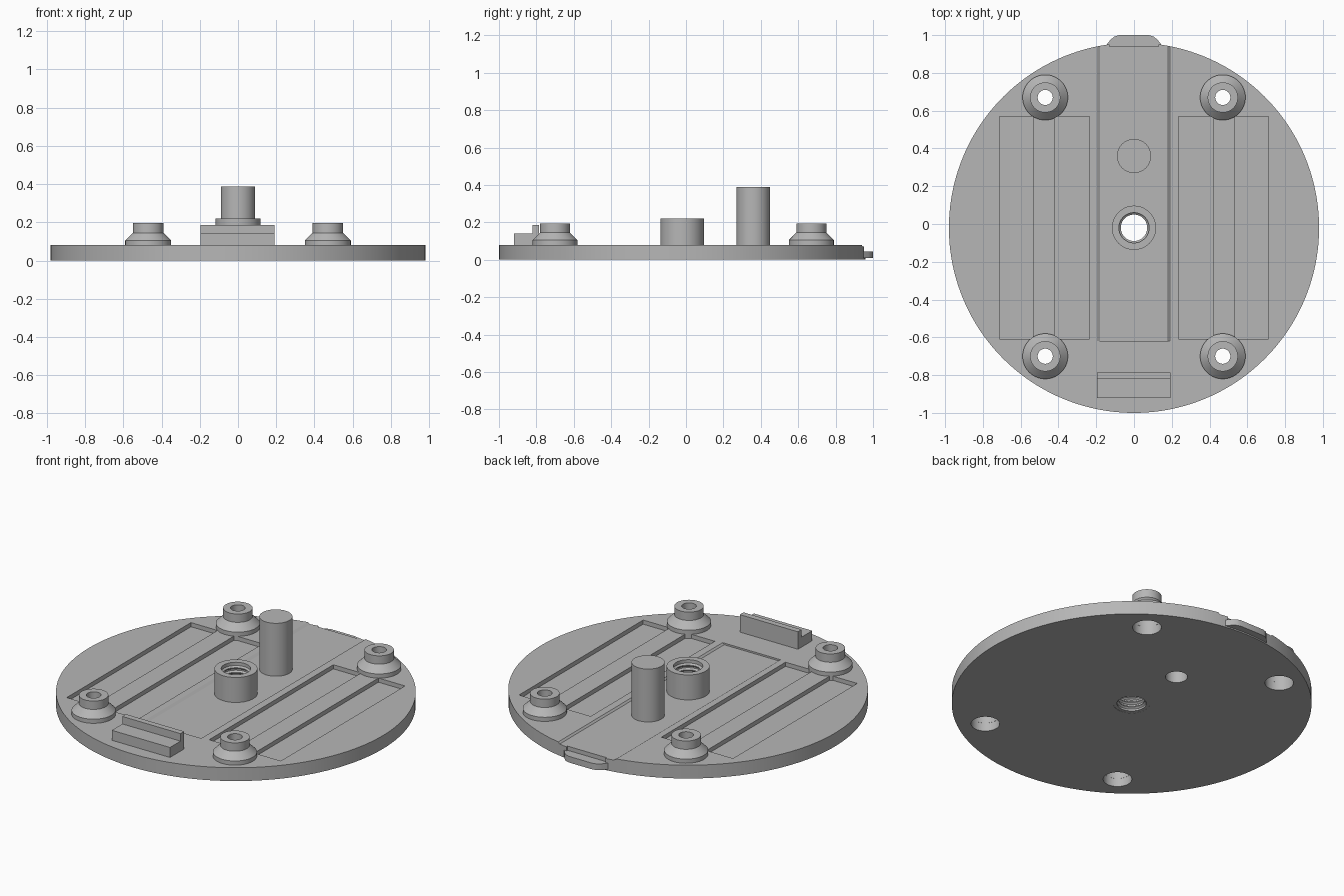
import bpy, bmesh, math
from mathutils import Vector

cube = bpy.data.objects.get("Cube")
if cube:
    bpy.data.objects.remove(cube, do_unlink=True)

GREY = (0.47, 0.47, 0.47, 1)
mat = bpy.data.materials.new("matte grey")
mat.use_nodes = True
mat.diffuse_color = GREY
bsdf = next(n for n in mat.node_tree.nodes if n.type == 'BSDF_PRINCIPLED')
bsdf.inputs["Base Color"].default_value = GREY

TOP = 0.08      # top of the plate
CY = -0.02      # plate centre in y


def finish(name, bm):
    bmesh.ops.recalc_face_normals(bm, faces=bm.faces)
    mesh = bpy.data.meshes.new(name)
    bm.to_mesh(mesh)
    bm.free()
    mesh.materials.append(mat)
    ob = bpy.data.objects.new(name, mesh)
    bpy.context.collection.objects.link(ob)
    return ob


def smooth(ob):
    bpy.ops.object.select_all(action='DESELECT')
    ob.select_set(True)
    bpy.context.view_layer.objects.active = ob
    bpy.ops.object.shade_smooth_by_angle(angle=math.radians(30))


def lathe(name, profile, x, y, n=64):
    """Spin (radius, z) points; a closed loop unless it starts and ends on the axis."""
    bm = bmesh.new()
    rings = []
    for r, z in profile:
        if r == 0:
            rings.append([bm.verts.new((x, y, z))] * n)
        else:
            rings.append([bm.verts.new((x + r * math.cos(i * math.tau / n),
                                        y + r * math.sin(i * math.tau / n), z)) for i in range(n)])
    pairs = list(zip(rings, rings[1:]))
    if profile[0][0]:
        pairs.append((rings[-1], rings[0]))
    for a, b in pairs:
        for i in range(n):
            j = (i + 1) % n
            bm.faces.new(list(dict.fromkeys((a[i], a[j], b[j], b[i]))))
    return finish(name, bm)


def extrude(name, points, direction):
    """Prism from a 3D outline pushed along a direction."""
    bm = bmesh.new()
    a = [bm.verts.new(p) for p in points]
    b = [bm.verts.new(Vector(p) + Vector(direction)) for p in points]
    bm.faces.new(a)
    bm.faces.new(b)
    for i in range(len(a)):
        j = (i + 1) % len(a)
        bm.faces.new((a[i], a[j], b[j], b[i]))
    return finish(name, bm)


def box(name, x0, x1, y0, y1, z0, z1):
    return extrude(name, [(x0, y0, z0), (x1, y0, z0), (x1, y1, z0), (x0, y1, z0)], (0, 0, z1 - z0))


def drill(x, y, r):
    return lathe("drill", [(0, -0.1), (r, -0.1), (r, 0.2), (0, 0.2)], x, y)


# Round plate
plate = lathe("base_plate", [(0, 0), (0.98, 0), (0.98, TOP), (0, TOP)], 0, CY, 160)
posts = [(sx * 0.47, y) for sx in (-1, 1) for y in (0.67, -0.70)]

# Cuts: long pockets, shallow central channel, rim notch and holes
cutters = []
for s in (-1, 1):
    for a, b in ((0.235, 0.42), (0.535, 0.712)):
        x0, x1 = sorted((s * a, s * b))
        cutters.append(box("pocket", x0, x1, -0.61, 0.57, 0.055, 0.2))
cutters.append(extrude("channel", [(-0.18, -0.62, 0.07), (0.18, -0.62, 0.07), (0.19, -0.62, TOP),
                                   (0.19, -0.62, 0.2), (-0.195, -0.62, 0.2), (-0.195, -0.62, TOP)],
                       (0, 1.8, 0)))
cutters.append(box("notch", -0.13, 0.13, 0.94, 1.1, 0.045, 0.3))
cutters += [drill(x, y, 0.078) for x, y in posts]
cutters += [drill(0, CY, 0.1), drill(0, 0.36, 0.06)]
for c in cutters:
    m = plate.modifiers.new("cut", 'BOOLEAN')
    m.operation = 'DIFFERENCE'
    m.solver = 'EXACT'
    m.object = c
    bpy.context.view_layer.objects.active = plate
    bpy.ops.object.modifier_apply(modifier=m.name)
    bpy.data.objects.remove(c, do_unlink=True)
smooth(plate)

# Corner standoffs with a stepped bore
for i, (x, y) in enumerate(posts):
    smooth(lathe(f"standoff_{i + 1}",
                 [(0.0775, 0.05), (0.0775, 0.13), (0.04, 0.13), (0.04, 0.195), (0.08, 0.195),
                  (0.08, 0.145), (0.12, 0.105), (0.12, 0.05)], x, y))

# Central boss with a ridged bore
bore = [(0.08, 0.001)]
for k in range(7):
    z = 0.012 + k * 0.028
    bore += [(0.08, z), (0.07, z + 0.008), (0.07, z + 0.012), (0.08, z + 0.02)]
smooth(lathe("threaded_boss", bore + [(0.08, 0.22), (0.117, 0.22), (0.117, 0.001)], 0, CY))

# Tall locating pin, hollow underneath
smooth(lathe("locating_pin", [(0, 0.3), (0.06, 0.3), (0.06, 0.03), (0.09, 0.03),
                              (0.09, 0.388), (0, 0.388)], 0, 0.36))

# Stepped stop block at the front
extrude("stop_block", [(-0.195, -0.92, 0.07), (-0.195, -0.785, 0.07), (-0.195, -0.785, 0.185),
                       (-0.195, -0.82, 0.185), (-0.195, -0.82, 0.14), (-0.195, -0.92, 0.14)],
        (0.387, 0, 0))

# Rounded tab at the back rim
half = [(0.17, 0.92), (0.145, 0.95), (0.125, 0.975), (0.105, 0.992), (0.08, 1.0)]
outline = [(x, y, 0.008) for x, y in half] + [(-x, y, 0.008) for x, y in reversed(half)]
smooth(extrude("rear_tab", outline, (0, 0, 0.037)))
